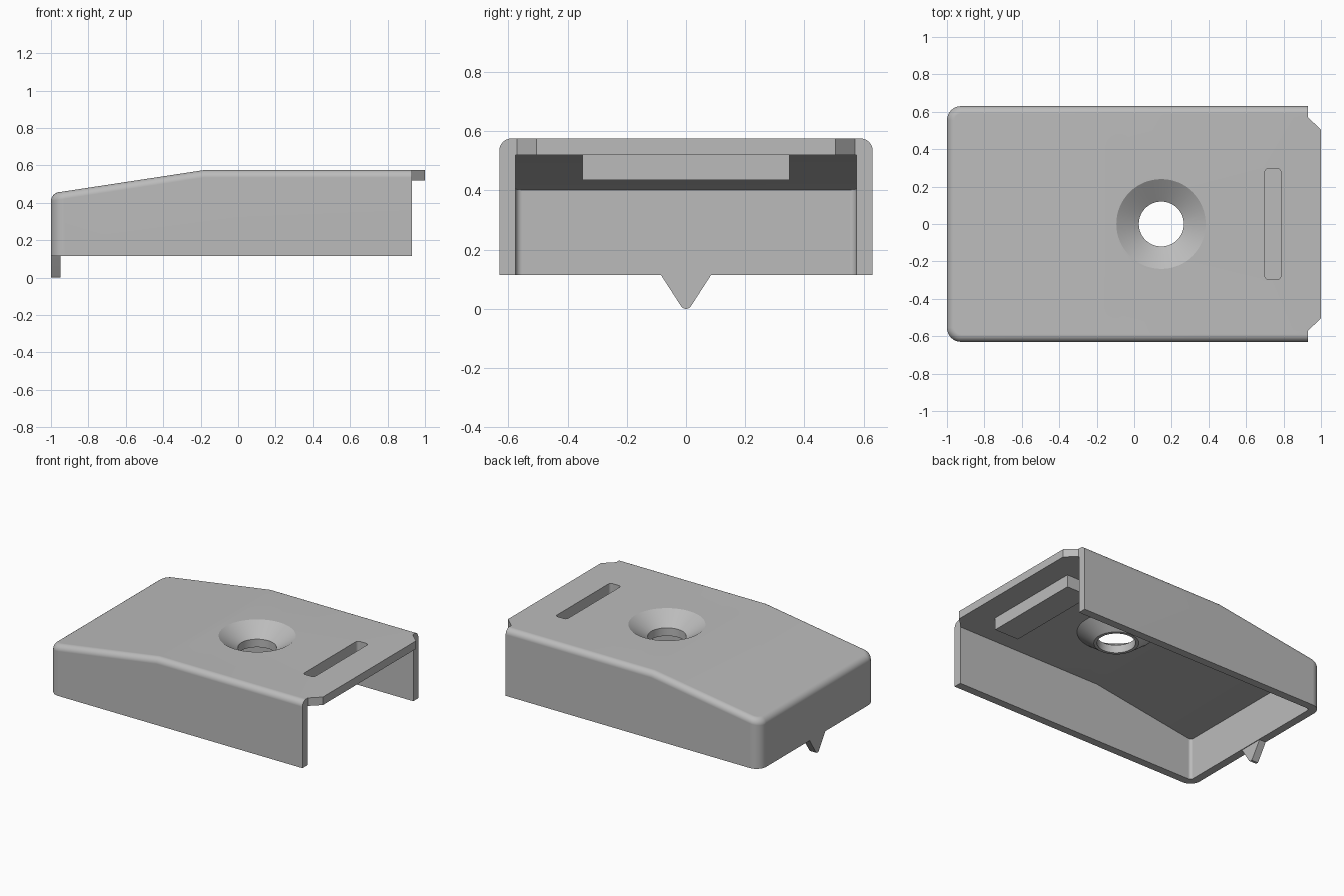
import bpy, bmesh, math
from mathutils import Vector

cube = bpy.data.objects.get("Cube")
if cube:
    bpy.data.objects.remove(cube, do_unlink=True)

grey = bpy.data.materials.new("plain grey")
grey.use_nodes = True
colour = (0.5, 0.5, 0.5, 1)
grey.diffuse_color = colour
grey.node_tree.nodes["Principled BSDF"].inputs["Base Color"].default_value = colour

WALL = 0.055
BASE, TOP = 0.115, 0.575
BACK, MOUTH, BEND = -1.0, 0.93, -0.18
HALF = 0.63
HOLE_X, SLOT_X = 0.145, 0.743


def prism(points, axis, low, high):
    """Extrude a flat outline along one axis into a bmesh."""
    bm = bmesh.new()
    verts = []
    for p in points:
        co = list(p)
        co.insert(axis, low)
        verts.append(bm.verts.new(co))
    face = bm.faces.new(verts)
    moved = bmesh.ops.extrude_face_region(bm, geom=[face])["geom"]
    shift = Vector((0, 0, 0))
    shift[axis] = high - low
    bmesh.ops.translate(bm, vec=shift, verts=[v for v in moved if isinstance(v, bmesh.types.BMVert)])
    bmesh.ops.recalc_face_normals(bm, faces=bm.faces)
    return bm


def lathe(profile, x, steps=64):
    """Closed solid turned around a vertical axis from (radius, z) rings."""
    bm = bmesh.new()
    rings = [[bm.verts.new((x + r * math.cos(math.tau * i / steps),
                            r * math.sin(math.tau * i / steps), z))
              for i in range(steps)] for r, z in profile]
    for a, b in zip(rings, rings[1:]):
        for i in range(steps):
            j = (i + 1) % steps
            bm.faces.new((a[i], a[j], b[j], b[i]))
    bm.faces.new(rings[0])
    bm.faces.new(rings[-1])
    bmesh.ops.recalc_face_normals(bm, faces=bm.faces)
    return bm


def round_edges(bm, test, radius, segments=8):
    edges = [e for e in bm.edges if test(e)]
    bmesh.ops.bevel(bm, geom=edges, offset=radius, segments=segments,
                    profile=0.5, affect='EDGES', clamp_overlap=True)
    bm.normal_update()


def is_upright(e):
    d = e.verts[1].co - e.verts[0].co
    return abs(d.x) + abs(d.y) < 1e-4


def middle_x(e):
    return (e.verts[0].co.x + e.verts[1].co.x) / 2


def is_top_rim(e):
    ups = sorted(f.normal.z for f in e.link_faces)
    return abs(ups[0]) < 0.1 and ups[1] > 0.9 and middle_x(e) < MOUTH - 0.01


def make(name, bm):
    mesh = bpy.data.meshes.new(name)
    bm.to_mesh(mesh)
    bm.free()
    mesh.materials.append(grey)
    obj = bpy.data.objects.new(name, mesh)
    bpy.context.collection.objects.link(obj)
    return obj


def combine(target, name, bm, operation):
    """Apply a boolean with a temporary solid."""
    tool = make(name, bm)
    mod = target.modifiers.new(name, 'BOOLEAN')
    mod.operation, mod.solver, mod.object = operation, 'EXACT', tool
    bpy.context.view_layer.objects.active = target
    bpy.ops.object.modifier_apply(modifier=mod.name)
    bpy.data.objects.remove(tool, do_unlink=True)


# Outer body with sloping rear roof and rounded rims
bm = prism([(BACK, BASE), (MOUTH, BASE), (MOUTH, TOP), (BEND, TOP), (BACK, 0.45)], 1, -HALF, HALF)
round_edges(bm, lambda e: is_upright(e) and middle_x(e) < BACK + 0.01, 0.075)
round_edges(bm, is_top_rim, 0.04)
cover = make("cover_shell", bm)

# Hollow inside, open below and at the mouth
bm = prism([(BACK + WALL, -0.1), (1.2, -0.1), (1.2, TOP - WALL), (BEND, TOP - WALL),
            (BACK + WALL, 0.402)], 1, WALL - HALF, HALF - WALL)
round_edges(bm, lambda e: is_upright(e) and middle_x(e) < 0, 0.022, 5)
combine(cover, "cavity", bm, 'DIFFERENCE')

# Lip with chamfered corners
lip = [(0.88, -0.57), (MOUTH, -0.57), (1, -0.505), (1, 0.505), (MOUTH, 0.57), (0.88, 0.57)]
combine(cover, "lip", prism(lip, 2, TOP - WALL, TOP), 'UNION')

# Pointed tooth under the rear wall
tooth = [(-0.085, BASE), (-0.085, BASE + 0.03), (0.085, BASE + 0.03), (0.085, BASE),
         (0.016, 0.008), (0.008, 0.001), (0, 0), (-0.008, 0.001), (-0.016, 0.008)]
combine(cover, "tooth", prism([(y, z) for y, z in tooth], 0, BACK, BACK + 0.05), 'UNION')


def slab(width, length, low, high, radius=0):
    w, l = width / 2, length / 2
    bm = prism([(SLOT_X - w, -l), (SLOT_X + w, -l), (SLOT_X + w, l), (SLOT_X - w, l)], 2, low, high)
    if radius:
        round_edges(bm, is_upright, radius, 5)
    return bm


# Blind slot with its block below the roof
combine(cover, "slot_block", slab(0.185, 0.70, 0.435, TOP - 0.02), 'UNION')
combine(cover, "slot", slab(0.085, 0.595, 0.49, TOP + 0.1, 0.02), 'DIFFERENCE')

# Countersunk hole with its conical boss
combine(cover, "boss", lathe([(0.14, 0.44), (0.245, 0.52), (0.245, 0.55)], HOLE_X), 'UNION')
combine(cover, "hole", lathe([(0.12, 0.3), (0.12, 0.495), (0.24, TOP), (0.24, TOP + 0.1)], HOLE_X),
        'DIFFERENCE')

# Smooth rounds, crisp corners
bpy.ops.object.select_all(action='DESELECT')
cover.select_set(True)
bpy.context.view_layer.objects.active = cover
bpy.ops.object.shade_smooth_by_angle(angle=math.radians(25))
weighted = cover.modifiers.new("even_shading", 'WEIGHTED_NORMAL')
weighted.keep_sharp = True
